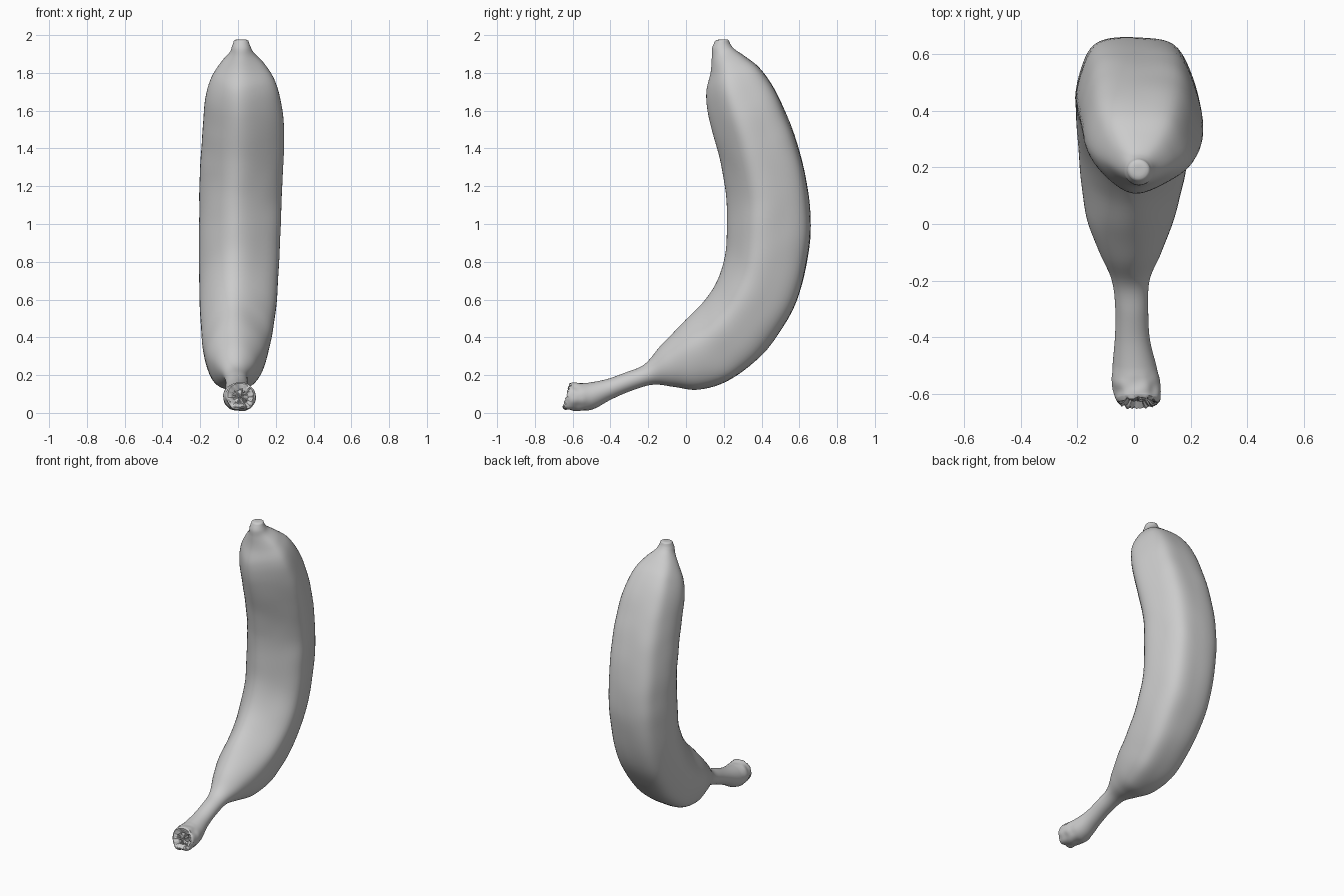
import bpy, bmesh, math, random
from mathutils import Vector, noise

if "Cube" in bpy.data.objects:
    bpy.data.objects.remove(bpy.data.objects["Cube"])

random.seed(3)
N_SIDES, STEPS = 60, 6

# Stations from stem cut to tip: inner y, inner z, outer y, outer z, left x, right x
STATIONS = [
    (-.605, .155, -.645, .015, -.062, .092),
    (-.575, .158, -.57, .012, -.078, .095),
    (-.52, .160, -.49, .02, -.077, .080),
    (-.42, .178, -.40, .07, -.068, .055),
    (-.32, .213, -.28, .12, -.066, .050),
    (-.22, .257, -.17, .15, -.080, .055),
    (-.13, .36, -.06, .137, -.125, .098),
    (-.02, .475, .07, .124, -.168, .140),
    (.09, .585, .24, .18, -.187, .172),
    (.17, .71, .43, .34, -.198, .195),
    (.21, .85, .585, .59, -.205, .210),
    (.215, 1.0, .652, .88, -.206, .219),
    (.212, 1.16, .654, 1.10, -.203, .225),
    (.187, 1.31, .612, 1.34, -.196, .236),
    (.148, 1.46, .547, 1.54, -.186, .238),
    (.114, 1.60, .468, 1.715, -.172, .222),
    (.108, 1.70, .39, 1.825, -.143, .190),
    (.130, 1.80, .315, 1.885, -.095, .140),
    (.137, 1.88, .258, 1.925, -.047, .085),
    (.138, 1.93, .237, 1.95, -.032, .066),
    (.153, 1.968, .228, 1.972, -.022, .056),
]

# Five-ridged fruit cross-section: sideways position, depth from inner ridge
SECTION = [(-.12, 0), (.5, .12), (1, .36), (.92, .68), (.62, .94), (0, 1),
           (-.6, .97), (-.88, .8), (-1, .48), (-.65, .17)]


def spline(a, b, c, d, t):
    """Point between b and c on a smooth curve through all four."""
    return tuple(.5 * (2*q + (r-p)*t + (2*p-5*q+4*r-s)*t*t + (3*q-p-3*r+s)*t**3)
                 for p, q, r, s in zip(a, b, c, d))


def resample_open(pts, steps):
    out, last = [], len(pts) - 1
    for i in range(last):
        q = [pts[max(0, min(last, i + k))] for k in (-1, 0, 1, 2)]
        out += [spline(*q, j / steps) for j in range(steps)]
    return out + [pts[-1]]


def section_point(k):
    """Ridged and round versions of the outline at one side index."""
    n = len(SECTION)
    u = k / N_SIDES * n
    i = int(u)
    ridged = spline(*[SECTION[(i + j) % n] for j in (-1, 0, 1, 2)], u - i)
    a = 2 * math.pi * k / N_SIDES
    return ridged, (math.sin(a), .5 - .5 * math.cos(a))


outline = [section_point(k) for k in range(N_SIDES)]
bm = bmesh.new()


def add_ring(points):
    return [bm.verts.new(p) for p in points]


def bridge(a, b):
    for k in range(N_SIDES):
        m = (k + 1) % N_SIDES
        bm.faces.new((a[k], a[m], b[m], b[k]))


# Fruit and stem skin
rings = []
stations = resample_open(STATIONS, STEPS)
for i, (iy, iz, oy, oz, lx, rx) in enumerate(stations):
    s = i / STEPS
    ridge = min(1, max(0, (s - 5) / 3)) * min(1, max(0, (19 - s) / 3))
    pts = []
    for hard, soft in outline:
        h = soft[0] + (hard[0] - soft[0]) * ridge
        d = soft[1] + (hard[1] - soft[1]) * ridge
        p = Vector(((lx + rx) / 2 + h * (rx - lx) / 2, iy + (oy - iy) * d, iz + (oz - iz) * d))
        bump = .003 + .010 * max(0, 1 - s / 2)
        centre = Vector(((lx + rx) / 2, (iy + oy) / 2, (iz + oz) / 2))
        p += (p - centre).normalized() * noise.noise(p * (22 if s < 2 else 7)) * bump
        pts.append(p)
    rings.append(add_ring(pts))
for a, b in zip(rings, rings[1:]):
    bridge(a, b)


def cap(ring, axis, levels, rough):
    """Close an end with shrinking rings (scale, offset along axis)."""
    base = [v.co.copy() for v in ring]
    c = sum(base, Vector()) / N_SIDES
    prev = ring
    for scale, lift in levels:
        new = add_ring([c + (p - c) * scale + axis * (lift + random.uniform(-rough, rough))
                        for p in base])
        bridge(prev, new)
        prev = new
    tip = bm.verts.new(c + axis * levels[-1][1])
    for k in range(N_SIDES):
        bm.faces.new((prev[k], prev[(k + 1) % N_SIDES], tip))


# Torn stem cut and rounded blossom tip
cap(rings[0], Vector((0, -.96, .28)), [(.88, .008), (.7, .002), (.5, -.012), (.25, -.006)], .006)
cap(rings[-1], Vector((0, 0, 1)), [(.8, .005), (.5, .007), (.25, .007)], 0)

bmesh.ops.recalc_face_normals(bm, faces=bm.faces)
mesh = bpy.data.meshes.new("banana")
bm.to_mesh(mesh)
bm.free()
banana = bpy.data.objects.new("banana", mesh)
bpy.context.collection.objects.link(banana)
bpy.context.view_layer.objects.active = banana
banana.select_set(True)
bpy.ops.object.shade_smooth_by_angle(angle=math.radians(50))
